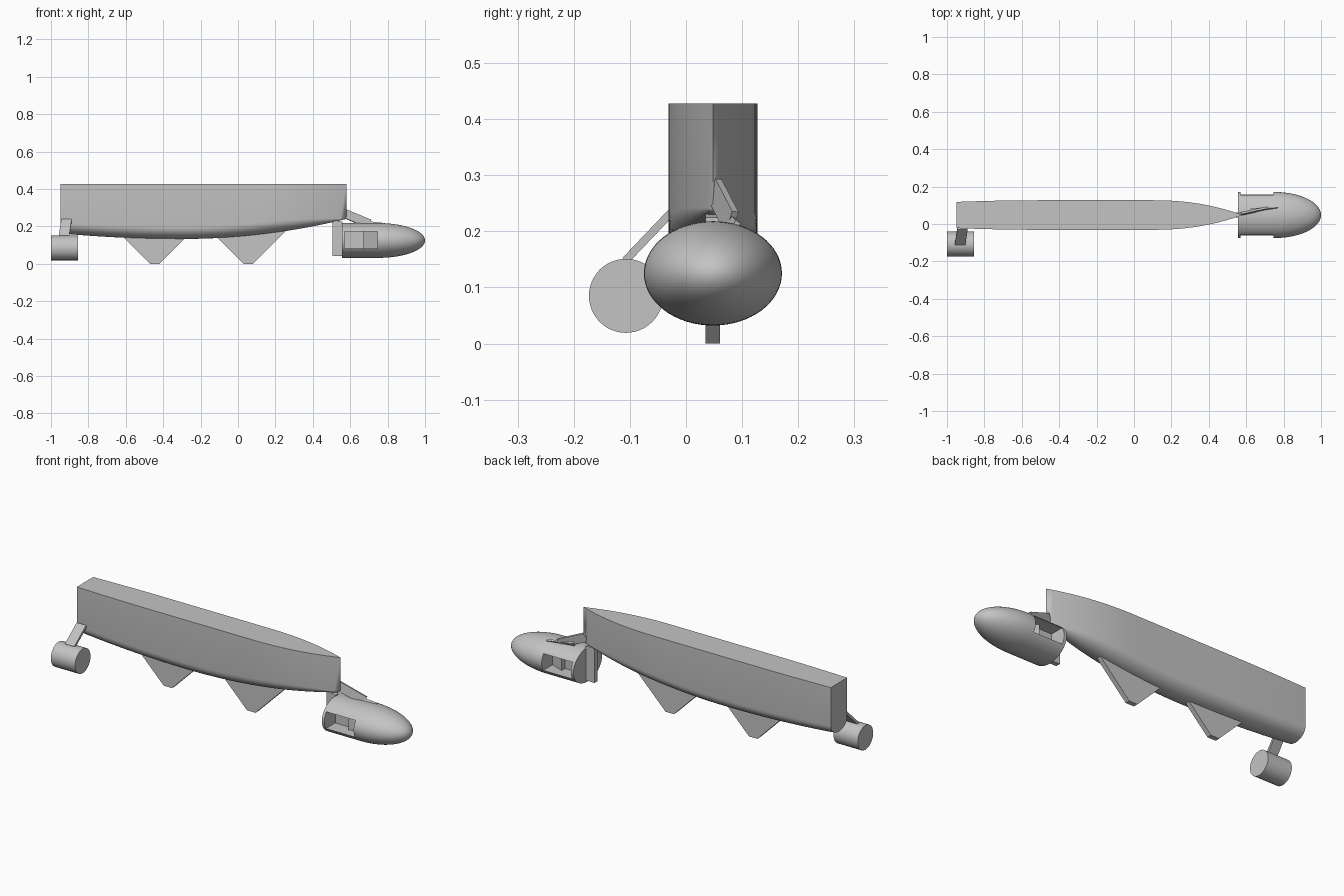
import bpy, bmesh, math
from mathutils import Vector

cube = bpy.data.objects.get("Cube")
if cube:
    bpy.data.objects.remove(cube, do_unlink=True)

grey = bpy.data.materials.new("light grey")
grey.use_nodes = True
colour = (0.55, 0.55, 0.55, 1)
grey.diffuse_color = colour
grey.node_tree.nodes["Principled BSDF"].inputs["Base Color"].default_value = colour

MID = 0.048  # centre line of hull and pod


def finish(bm, name, smooth=False):
    bmesh.ops.remove_doubles(bm, verts=bm.verts, dist=0.0002)
    bmesh.ops.recalc_face_normals(bm, faces=bm.faces)
    mesh = bpy.data.meshes.new(name)
    bm.to_mesh(mesh)
    bm.free()
    ob = bpy.data.objects.new(name, mesh)
    bpy.context.collection.objects.link(ob)
    mesh.materials.append(grey)
    if smooth:
        smooth_object(ob)
    return ob


def smooth_object(ob):
    bpy.ops.object.select_all(action='DESELECT')
    ob.select_set(True)
    bpy.context.view_layer.objects.active = ob
    bpy.ops.object.shade_smooth_by_angle(angle=math.radians(35))


def loft(name, rings, smooth=False):
    """Skin closed rings of points and cap both ends."""
    bm = bmesh.new()
    loops = [[bm.verts.new(p) for p in ring] for ring in rings]
    n = len(loops[0])
    for a, b in zip(loops, loops[1:]):
        for i in range(n):
            j = (i + 1) % n
            bm.faces.new((a[i], a[j], b[j], b[i]))
    bm.faces.new(loops[0])
    bm.faces.new(loops[-1])
    return finish(bm, name, smooth)


def plate(name, outline, y0, y1):
    """Side outline (x, z) extruded along y."""
    return loft(name, [[(x, y, z) for x, z in outline] for y in (y0, y1)])


def strut(name, start, end, side, thick):
    """Flat bar from start to end; side is its half-width vector."""
    a, b, s = Vector(start), Vector(end), Vector(side)
    t = (b - a).cross(s).normalized() * thick / 2
    return loft(name, [[p + s + t, p - s + t, p - s - t, p + s - t] for p in (a, b)])


# Hull: slab sides, rounded bilge, pointed bow and flat transom
def hull_section(x):
    if x > 0.1:
        half = 0.079 * (1 - min(1, (x - 0.1) / 0.48) ** 2.2)
    else:
        half = 0.079 - 0.009 * (max(0, -0.5 - x) / 0.45) ** 2
    rise, span = (0.107, 0.88) if x > -0.3 else (0.03, 0.65)
    keel = 0.133 + rise * ((x + 0.3) / span) ** 2
    depth = 0.8 * half
    ring = [(x, MID + half, 0.428)]
    for i in range(17):
        a = math.pi * i / 16
        ring.append((x, MID + half * math.cos(a), keel + depth * (1 - math.sin(a))))
    ring.append((x, MID - half, 0.428))
    return ring


loft("hull", [hull_section(-0.95 + 1.53 * i / 48) for i in range(49)], True)

# Two tapered keel fins
for name, x, top in (("rear_keel_fin", -0.445, 0.16), ("front_keel_fin", 0.055, 0.19)):
    w = 0.025
    plate(name, [(x - w, 0), (x + w, 0), (x + w + top, top), (x - w - top, top)],
          MID - 0.013, MID + 0.013)

# Side motor drum and its slanted bracket
loft("stern_drum", [[(x, -0.107 + 0.066 * math.cos(a), 0.085 + 0.066 * math.sin(a))
                     for a in (math.tau * i / 48 for i in range(48))]
                    for x in (-1, -0.855)], True)
strut("stern_bracket", (-0.93, -0.108, 0.148), (-0.917, -0.025, 0.235),
      (0.028, 0, 0), 0.014)

# Pod: flattened tube with a domed nose
def pod_ring(x, s):
    return [(x, MID + 0.123 * s * math.cos(a), 0.125 + 0.093 * s * math.sin(a))
            for a in (math.tau * i / 64 for i in range(64))]


rings = [pod_ring(0.555, 1), pod_ring(0.65, 1)]
for i in range(25):
    a = math.pi / 2 * i / 24
    rings.append(pod_ring(0.75 + 0.25 * math.sin(a), max(math.cos(a), 0.0005)))
pod = loft("pod", rings)

# Recessed side openings with a stepped inner wall
plan = [(0.57, 0.15), (0.57, 0.03), (0.67, 0.03), (0.67, 0.06), (0.745, 0.03), (0.745, 0.15)]
for side in (-1, 1):
    cutter = loft("opening_cutter", [[(x, MID + side * y, z) for x, y in plan]
                                     for z in (0.083, 0.172)])
    cut = pod.modifiers.new("opening", 'BOOLEAN')
    cut.operation = 'DIFFERENCE'
    cut.solver = 'EXACT'
    cut.object = cutter
    bpy.context.view_layer.objects.active = pod
    bpy.ops.object.modifier_apply(modifier=cut.name)
    bpy.data.objects.remove(cutter, do_unlink=True)
smooth_object(pod)

# Post behind the pod and slim arm tying it to the bow
plate("pod_post", [(0.505, 0.042), (0.56, 0.042), (0.56, 0.225), (0.505, 0.235)],
      MID - 0.013, MID + 0.013)
strut("bow_arm", (0.56, 0.052, 0.273), (0.7, 0.082, 0.215), (0.012, 0.006, 0.02), 0.012)
strut("pod_fairing", (0.62, 0.07, 0.222), (0.77, 0.086, 0.205), (0, 0.007, 0.012), 0.01)
